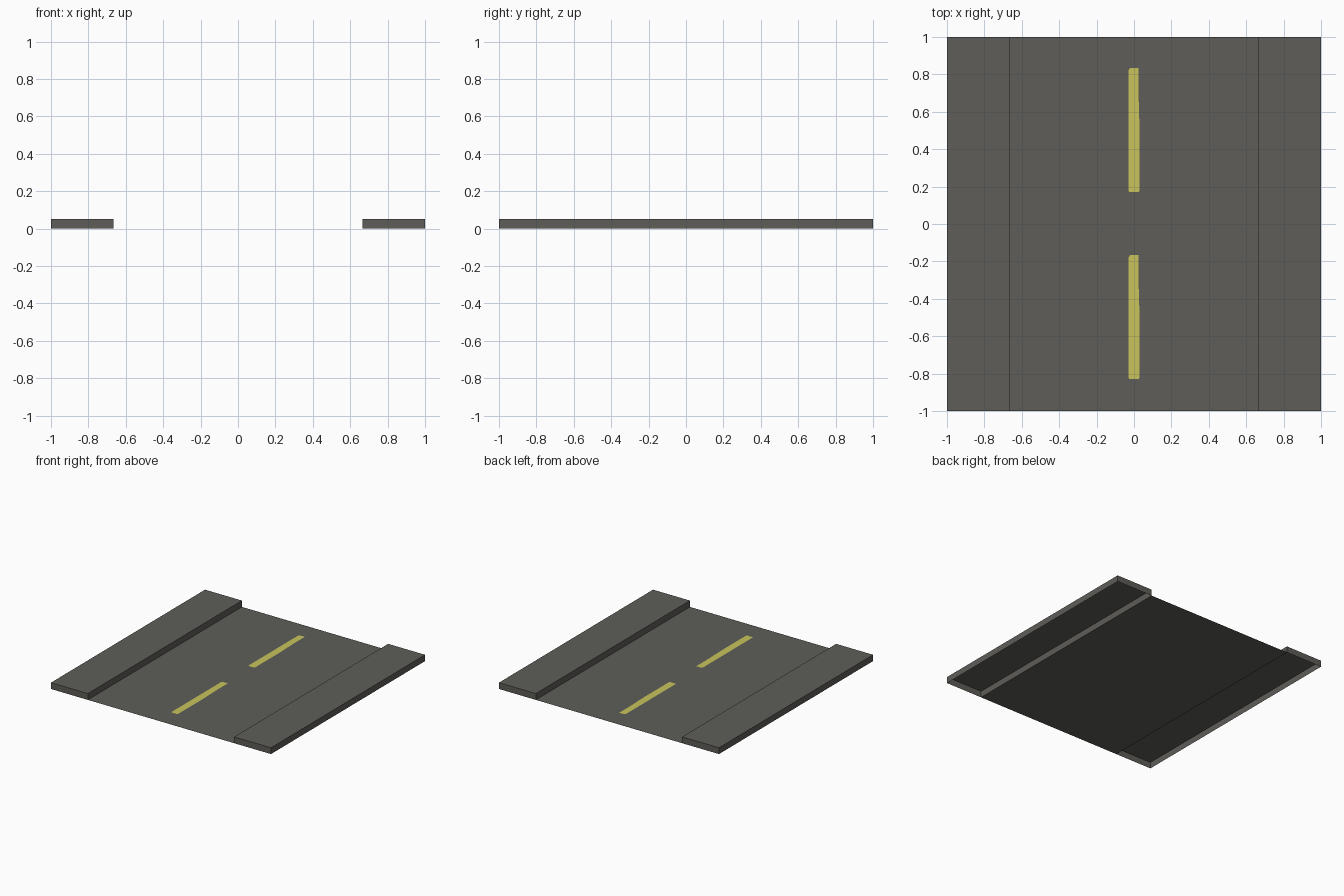
import bpy

if "Cube" in bpy.data.objects:
    bpy.data.objects.remove(bpy.data.objects["Cube"])

HALF = 1.0       # half of the tile side
KERB_X = 0.665   # inner edge of the pavements
KERB_Z = 0.052   # pavement height


def material(name, color):
    m = bpy.data.materials.new(name)
    m.diffuse_color = (*color, 1)
    m.use_nodes = True
    m.node_tree.nodes["Principled BSDF"].inputs["Base Color"].default_value = m.diffuse_color
    return m


asphalt = material("asphalt_grey", (0.112, 0.110, 0.099))
yellow = material("road_yellow", (0.58, 0.55, 0.105))


def mesh_object(name, verts, faces, mat):
    me = bpy.data.meshes.new(name)
    me.from_pydata(verts, [], faces)
    me.materials.append(mat)
    ob = bpy.data.objects.new(name, me)
    bpy.context.collection.objects.link(ob)
    return ob


# Road surface: a single thin sheet on the ground
mesh_object("road_surface",
            [(-KERB_X, -HALF, 0), (KERB_X, -HALF, 0),
             (KERB_X, HALF, 0), (-KERB_X, HALF, 0)],
            [(0, 1, 2, 3)], asphalt)


# Raised pavements: boxes left open underneath
def pavement(name, x0, x1):
    corners = [(x0, -HALF), (x1, -HALF), (x1, HALF), (x0, HALF)]
    verts = [(x, y, z) for z in (0, KERB_Z) for x, y in corners]
    walls = [(i, (i + 1) % 4, (i + 1) % 4 + 4, i + 4) for i in range(4)]
    mesh_object(name, verts, walls + [(4, 5, 6, 7)], asphalt)


pavement("left_pavement", -HALF, -KERB_X)
pavement("right_pavement", KERB_X, HALF)

# Worn paint dashes: slightly uneven outlines just above the road
outline = [(-0.026, -0.328), (0.026, -0.328), (0.03, -0.318), (0.03, 0.0),
           (0.024, 0.2), (0.024, 0.333), (-0.022, 0.333), (-0.03, 0.32),
           (-0.03, -0.32)]
for name, cy in (("front_dash", -0.5), ("back_dash", 0.5)):
    mesh_object(name, [(x, y + cy, 0.002) for x, y in outline],
                [tuple(range(len(outline)))], yellow)
